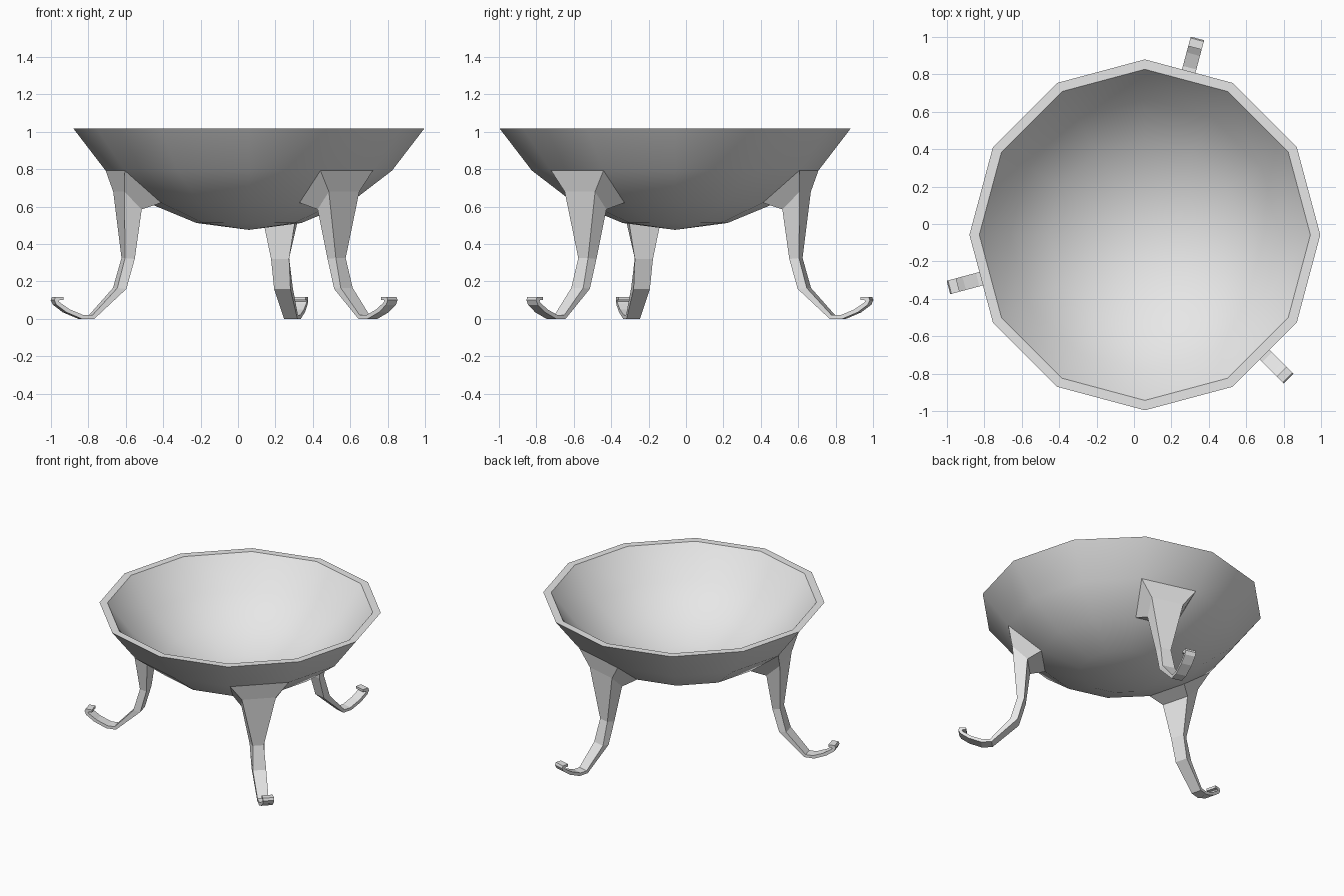
import bpy, bmesh
from math import sin, cos, radians
from mathutils import Vector

cube = bpy.data.objects.get("Cube")
if cube:
    bpy.data.objects.remove(cube)

CENTRE = Vector((0.058, -0.058, 0))
RIM_Z = 1.017
OUTER, INNER = 1.083, 1.022   # sphere radii of the bowl's two skins
SIDES = 12

grey = bpy.data.materials.new("plain grey")
grey.use_nodes = True
colour = (0.8, 0.8, 0.8, 1)
grey.diffuse_color = colour
grey.node_tree.nodes["Principled BSDF"].inputs["Base Color"].default_value = colour


def finish(name, bm):
    bmesh.ops.recalc_face_normals(bm, faces=bm.faces[:])
    mesh = bpy.data.meshes.new(name)
    bm.to_mesh(mesh)
    bm.free()
    mesh.materials.append(grey)
    obj = bpy.data.objects.new(name, mesh)
    obj.location = CENTRE
    bpy.context.collection.objects.link(obj)
    return obj


def bridge(bm, a, b):
    n = len(a)
    for i in range(n):
        bm.faces.new((a[i], a[(i + 1) % n], b[(i + 1) % n], b[i]))


def bowl_point(radius, tilt, turn):
    t, a = radians(tilt), radians(turn)
    return Vector((radius * sin(t) * cos(a), radius * sin(t) * sin(a),
                   RIM_Z + radius * (0.5 - cos(t))))


# Bowl: two nested sphere caps joined by a flat rim
bm = bmesh.new()
rims = []
for radius in (OUTER, INNER):
    pole = bm.verts.new(bowl_point(radius, 0, 0))
    rings = [[bm.verts.new(bowl_point(radius, tilt, 360 / SIDES * i)) for i in range(SIDES)]
             for tilt in (15, 30, 45, 60)]
    for i in range(SIDES):
        bm.faces.new((pole, rings[0][i], rings[0][(i + 1) % SIDES]))
    for a, b in zip(rings, rings[1:]):
        bridge(bm, a, b)
    rims.append(rings[-1])
bridge(bm, *rims)
bowl = finish("bowl", bm)
bpy.ops.object.select_all(action="DESELECT")
bowl.select_set(True)
bpy.context.view_layer.objects.active = bowl
bpy.ops.object.shade_smooth_by_angle(angle=radians(40))

# Leg cross-sections: (distance out, height, half width) of front and back edge
TOE = 0.037
SECTIONS = [
    ((0.72, 0.68, 0.115), (0.62, 0.585, 0.1)),
    ((0.695, 0.325, 0.037), (0.645, 0.32, 0.05)),
    ((0.74, 0.165, 0.045), (0.69, 0.16, 0.045)),
    ((0.875, 0.02, TOE), (0.865, 0, TOE)),
    ((0.925, 0.02, TOE), (0.935, 0, TOE)),
    ((1.0, 0.05, TOE), (1.02, 0.035, TOE)),
    ((1.05, 0.083, TOE), (1.075, 0.075, TOE)),
    ((1.062, 0.093, TOE), (1.087, 0.1, TOE)),
    ((1.058, 0.1, TOE), (1.08, 0.118, TOE)),
    ((1.035, 0.1, TOE), (1.035, 0.118, TOE)),
]


def make_leg(name, turn):
    out = Vector((cos(radians(turn)), sin(radians(turn)), 0))
    side = Vector((-out.y, out.x, 0))
    bm = bmesh.new()
    # The leg grows out of one facet of the bowl
    half = 180 / SIDES
    corners = [(45, -half), (45, half), (30, half), (30, -half)]
    loops = [[bm.verts.new(bowl_point(OUTER, t, turn + a)) for t, a in corners]]
    for front, back in SECTIONS:
        loop = []
        for (r, z, w), signs in ((front, (-1, 1)), (back, (1, -1))):
            for s in signs:
                loop.append(bm.verts.new(out * r + side * w * s + Vector((0, 0, z))))
        loops.append(loop)
    for a, b in zip(loops, loops[1:]):
        bridge(bm, a, b)
    bm.faces.new(loops[0])
    bm.faces.new(loops[-1])
    finish(name, bm)


for name, turn in (("back_leg", 75), ("right_leg", 195), ("front_left_leg", 315)):
    make_leg(name, turn)
